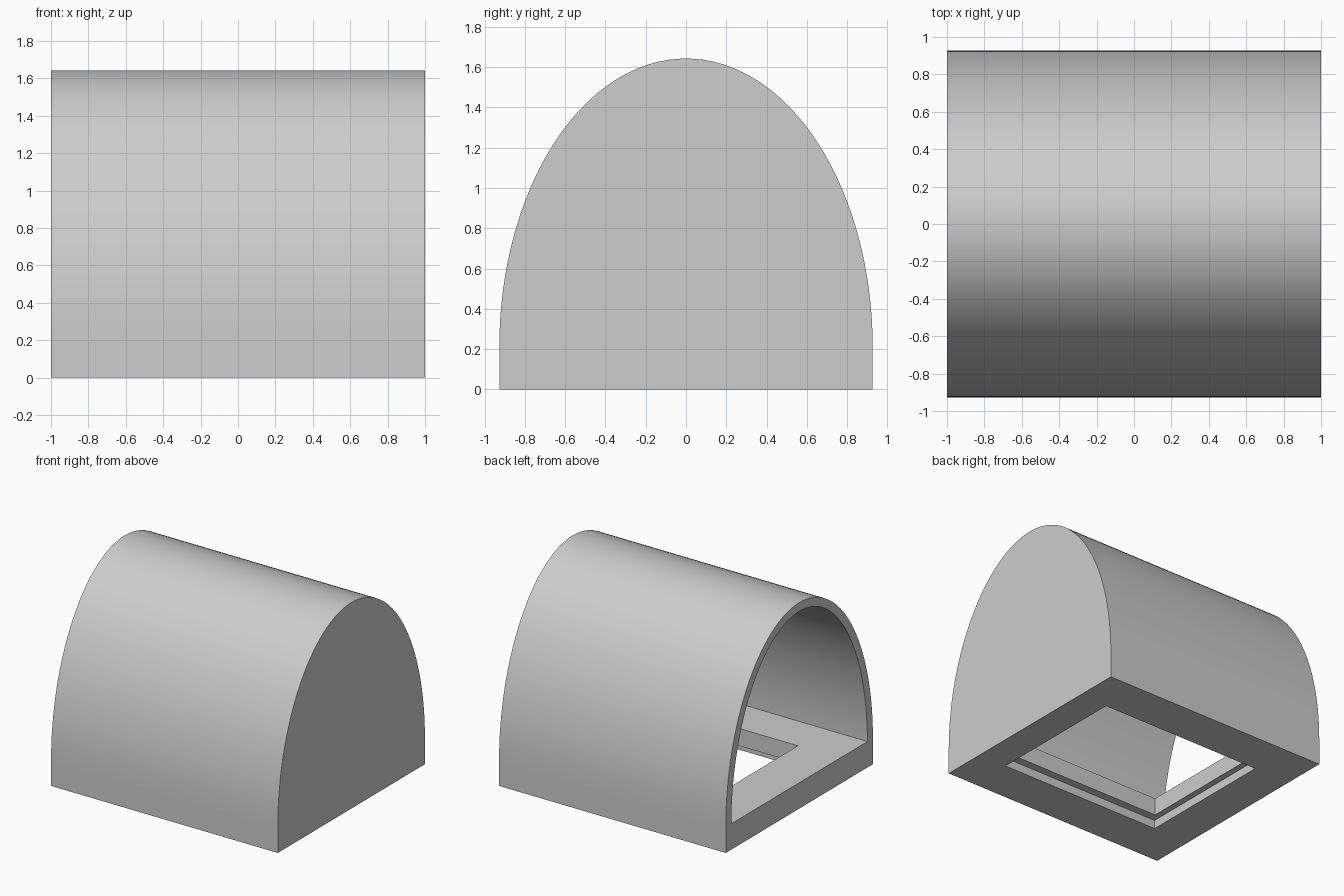
import bpy, bmesh, math

cube = bpy.data.objects.get("Cube")
if cube:
    bpy.data.objects.remove(cube, do_unlink=True)

HALF_X, HALF_Y, TOP = 1.0, 0.927, 1.643
BASE_H, LEDGE_H, WALL = 0.207, 0.068, 0.07
SEGMENTS = 64

grey = bpy.data.materials.new("light_grey")
grey.use_nodes = True
grey.diffuse_color = (0.61, 0.61, 0.61, 1)
grey.node_tree.nodes["Principled BSDF"].inputs["Base Color"].default_value = grey.diffuse_color


def bridge(bm, a, b, closed):
    """Join two loops of equal length with quads."""
    n = len(a)
    for i in range(n if closed else n - 1):
        j = (i + 1) % n
        bm.faces.new((a[i], a[j], b[j], b[i]))


def finish(bm, name):
    bmesh.ops.recalc_face_normals(bm, faces=bm.faces)
    mesh = bpy.data.meshes.new(name)
    bm.to_mesh(mesh)
    bm.free()
    mesh.materials.append(grey)
    obj = bpy.data.objects.new(name, mesh)
    bpy.context.collection.objects.link(obj)
    bpy.ops.object.select_all(action='DESELECT')
    obj.select_set(True)
    bpy.context.view_layer.objects.active = obj
    bpy.ops.object.shade_smooth_by_angle(angle=math.radians(30))
    return obj


# Base frame: rectangular opening that is wider underneath, leaving a ledge
bm = bmesh.new()


def rect(x0, x1, y, z):
    corners = ((x0, -y), (x1, -y), (x1, y), (x0, y))
    return [bm.verts.new((px, py, z)) for px, py in corners]


outer = (-HALF_X, HALF_X, HALF_Y)
upper_hole = (-0.63, 0.70, 0.51)
lower_hole = (-0.68, 0.75, 0.575)
rings = [rect(*outer, 0), rect(*outer, BASE_H),
         rect(*upper_hole, BASE_H), rect(*upper_hole, LEDGE_H),
         rect(*lower_hole, LEDGE_H), rect(*lower_hole, 0)]
for i, ring in enumerate(rings):
    bridge(bm, ring, rings[(i + 1) % len(rings)], True)
finish(bm, "base_frame")

# Arched hood: half-elliptical shell, open at one end, closed at the other
bm = bmesh.new()


def arch(x, inset):
    ry, rz = HALF_Y - inset, TOP - BASE_H - inset
    angles = [math.pi * i / SEGMENTS for i in range(SEGMENTS + 1)]
    return [bm.verts.new((x, ry * math.cos(t), BASE_H + rz * math.sin(t))) for t in angles]


outer_open, outer_end = arch(-HALF_X, 0), arch(HALF_X, 0)
inner_open, inner_end = arch(-HALF_X, WALL), arch(HALF_X - WALL, WALL)
bridge(bm, outer_open, outer_end, False)
bridge(bm, inner_open, inner_end, False)
bridge(bm, outer_open, inner_open, False)
bm.faces.new(outer_end)
bm.faces.new(inner_end)
finish(bm, "arched_hood")
